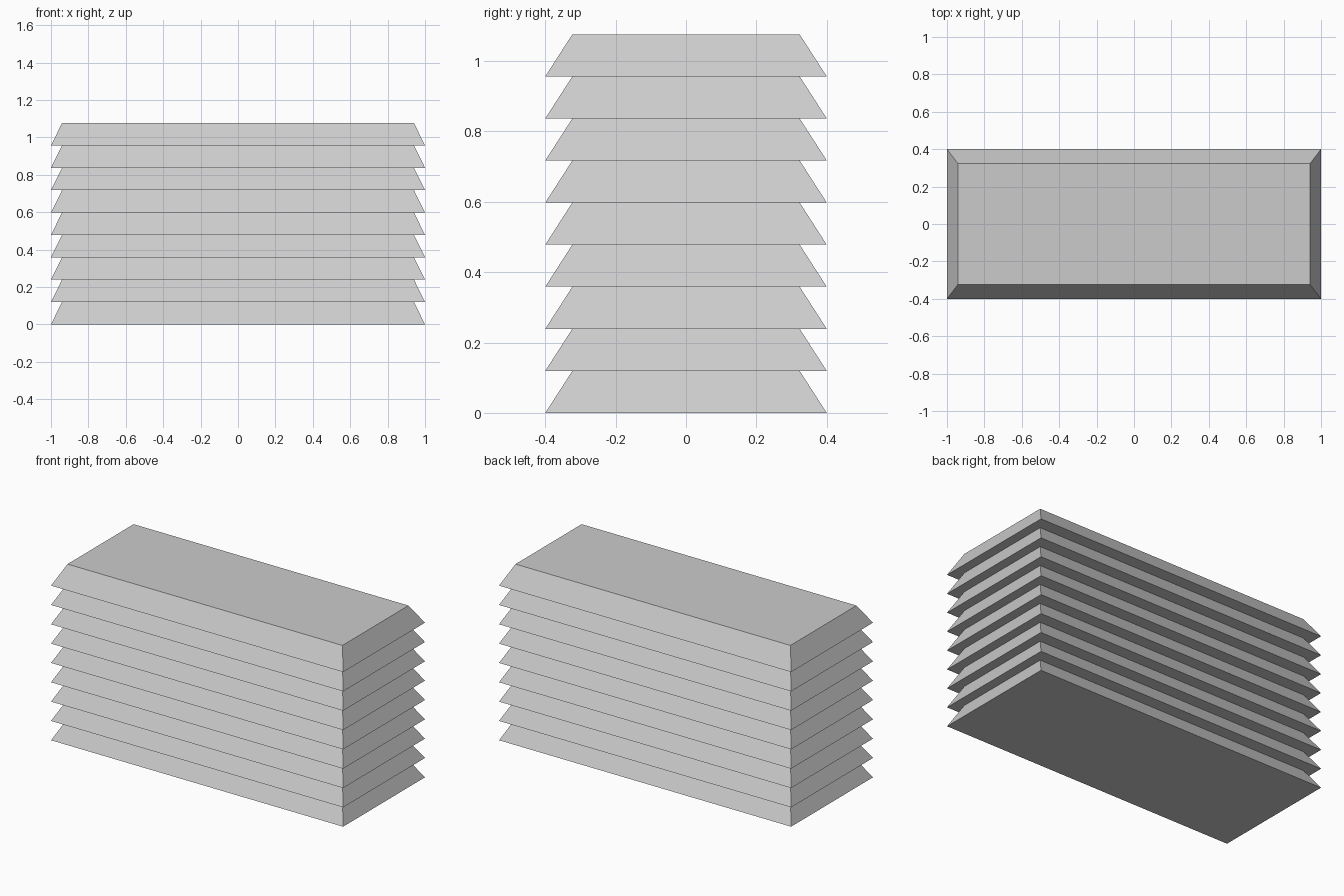
import bpy
import bmesh

if "Cube" in bpy.data.objects:
    bpy.data.objects.remove(bpy.data.objects["Cube"])

TIERS = 9
PITCH = 0.1196
WIDE = (1.0, 0.4)       # half size at the bottom lip of each tier
NARROW = (0.941, 0.323)  # half size at the top of each tier

bm = bmesh.new()


def ring(half, z):
    hx, hy = half
    return [bm.verts.new((sx * hx, sy * hy, z))
            for sx, sy in ((-1, -1), (1, -1), (1, 1), (-1, 1))]


# Saw-tooth stack: every tier flares out at its lower lip
rings = []
for i in range(TIERS):
    rings.append(ring(WIDE, i * PITCH))
    rings.append(ring(NARROW, (i + 1) * PITCH))

# Sloped sides and the flat undersides of the lips
for a, b in zip(rings, rings[1:]):
    for k in range(4):
        n = (k + 1) % 4
        bm.faces.new((a[k], a[n], b[n], b[k]))

# Closed bottom and top
bm.faces.new(rings[0][::-1])
bm.faces.new(rings[-1])
bmesh.ops.recalc_face_normals(bm, faces=bm.faces[:])

mesh = bpy.data.meshes.new("louvred_block")
bm.to_mesh(mesh)
bm.free()
bpy.context.collection.objects.link(bpy.data.objects.new("louvred_block", mesh))
